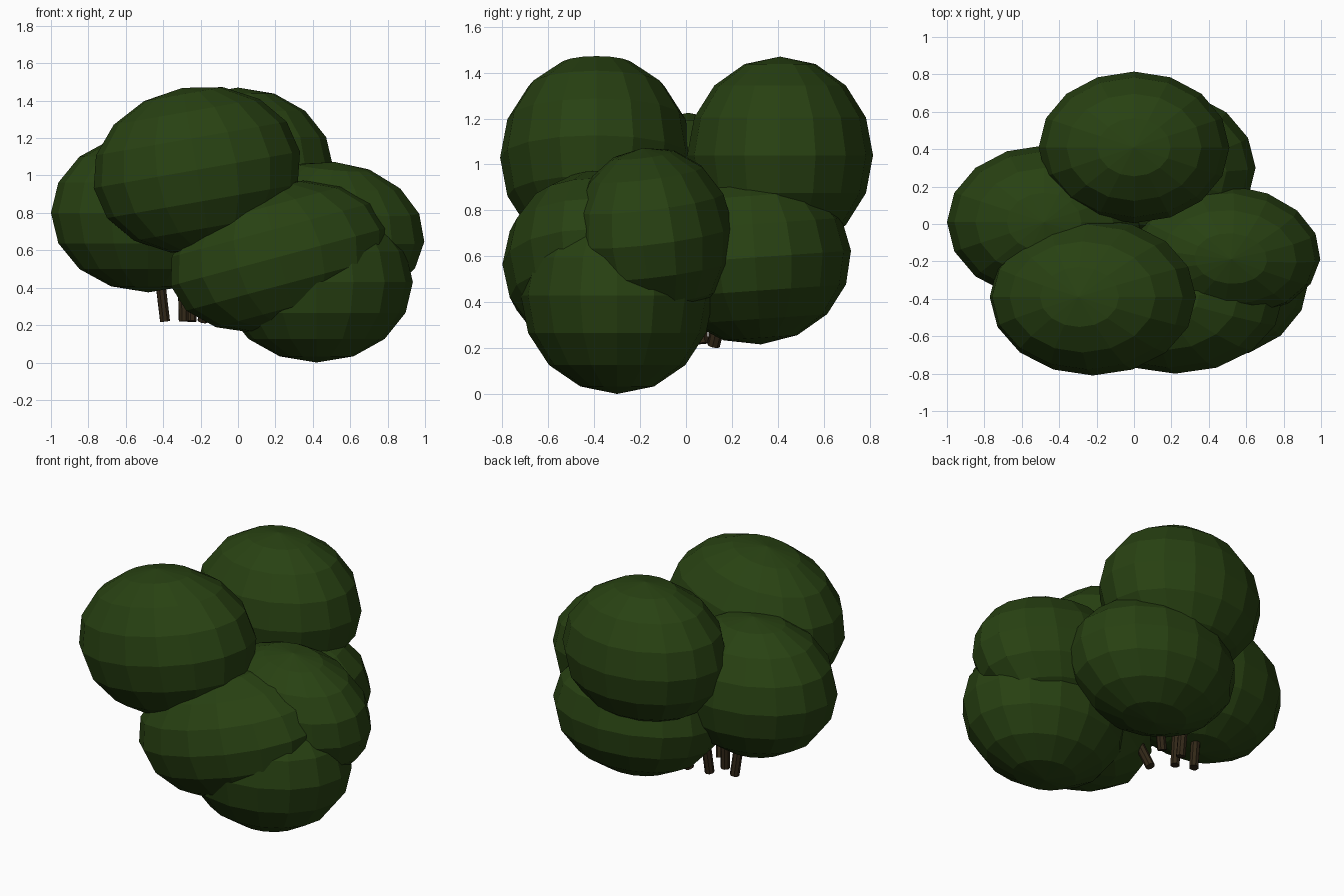
import bpy
from math import radians
from mathutils import Vector

if "Cube" in bpy.data.objects:
    bpy.data.objects.remove(bpy.data.objects["Cube"])


def material(name, rgb):
    m = bpy.data.materials.new(name)
    m.diffuse_color = (*rgb, 1)
    m.use_nodes = True
    m.node_tree.nodes["Principled BSDF"].inputs["Base Color"].default_value = m.diffuse_color
    return m


LEAF = material("leaf green", (0.021, 0.053, 0.006))
BARK = material("bark brown", (0.032, 0.021, 0.009))


def clump(name, centre, radii, tilt=(0, 0, 0)):
    """Faceted ellipsoid of foliage."""
    bpy.ops.mesh.primitive_uv_sphere_add(
        segments=16, ring_count=8, radius=1, location=centre,
        rotation=[radians(a) for a in tilt])
    ob = bpy.context.object
    ob.name = name
    ob.scale = radii
    ob.data.materials.append(LEAF)


def stem(name, foot, top, radius=0.028):
    """Thin round stem from the foot up into the foliage."""
    a, b = Vector(foot), Vector(top)
    bpy.ops.mesh.primitive_cylinder_add(
        vertices=8, radius=radius, depth=(b - a).length, location=(a + b) / 2,
        rotation=(b - a).to_track_quat('Z', 'Y').to_euler())
    ob = bpy.context.object
    ob.name = name
    ob.data.materials.append(BARK)


# Foliage: name, centre, radii, tilt in degrees
clump("back_top_clump", (0, 0.41, 1.04), (0.51, 0.405, 0.43))
clump("front_top_clump", (-0.22, -0.39, 1.03), (0.56, 0.42, 0.445), (0, -10, 0))
clump("left_clump", (-0.48, 0.01, 0.80), (0.52, 0.41, 0.425))
clump("right_clump", (0.49, -0.145, 0.69), (0.51, 0.355, 0.385), (6, 5, -5))
clump("front_low_clump", (0.42, -0.30, 0.43), (0.515, 0.42, 0.43))
clump("front_middle_clump", (0.22, -0.38, 0.565), (0.60, 0.42, 0.39), (0, -15, 0))
clump("back_low_clump", (0.12, 0.30, 0.595), (0.53, 0.42, 0.38), (4, 0, 0))

# Stems spreading up from the base
stem("left_stem", (-0.39, 0.07, 0.22), (-0.43, 0.05, 0.55))
stem("middle_stem", (-0.29, 0.02, 0.22), (-0.30, 0.04, 0.60))
stem("inner_stem", (-0.25, 0.12, 0.22), (-0.24, 0.18, 0.60))
stem("back_stem", (-0.11, 0.12, 0.21), (0.00, 0.20, 0.55))
stem("front_stem", (-0.19, -0.08, 0.22), (-0.12, -0.18, 0.50))
